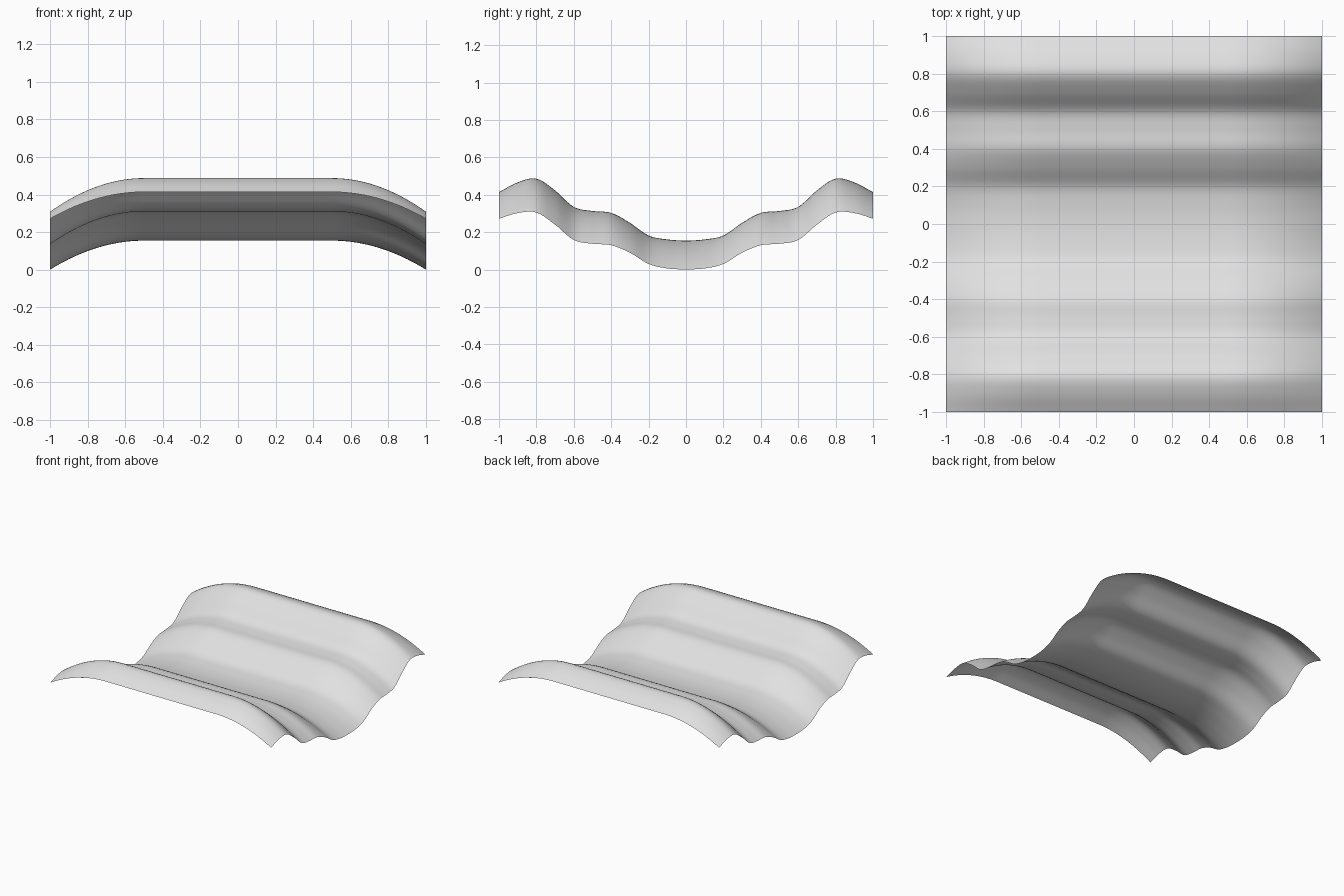
import bpy
import bmesh

cube = bpy.data.objects.get("Cube")
if cube:
    bpy.data.objects.remove(cube, do_unlink=True)

# Heights from the middle of the sheet to its rim, one every 0.1 units
RIDGE = [.155, .161, .182, .25, .303, .313, .335, .423, .486, .466, .414]
EDGE = [.001, .006, .03, .09, .13, .138, .158, .24, .305, .302, .272]


def smooth_height(row, d):
    """Smooth curve through a row of heights, mirrored about the middle."""
    s = min(abs(d), 1) * (len(row) - 1)
    i = min(int(s), len(row) - 2)
    t = s - i
    p1, p2 = row[i], row[i + 1]
    p0 = row[abs(i - 1)]
    p3 = row[i + 2] if i + 2 < len(row) else 2 * p2 - p1
    return p1 + t / 2 * (p2 - p0 + t * (2 * p0 - 5 * p1 + 4 * p2 - p3
                                       + t * (3 * (p1 - p2) + p3 - p0)))


def sheet_height(x, y):
    """Flat across the centre, drooping in a curve towards both sides."""
    droop = max(0, abs(x) - .5) / .5
    top, low = smooth_height(RIDGE, y), smooth_height(EDGE, y)
    return top + (low - top) * droop ** 2


# Single thin sheet: a grid shaped into the wave
bm = bmesh.new()
bmesh.ops.create_grid(bm, x_segments=80, y_segments=100, size=1)
for v in bm.verts:
    v.co.z = sheet_height(v.co.x, v.co.y)
for f in bm.faces:
    f.smooth = True
mesh = bpy.data.meshes.new("wavy_sheet")
bm.to_mesh(mesh)
bm.free()

# Plain grey colour
grey = bpy.data.materials.new("light_grey")
grey.use_nodes = True
colour = (.75, .75, .75, 1)
grey.diffuse_color = colour
grey.node_tree.nodes["Principled BSDF"].inputs["Base Color"].default_value = colour
mesh.materials.append(grey)

sheet = bpy.data.objects.new("wavy_sheet", mesh)
bpy.context.collection.objects.link(sheet)
